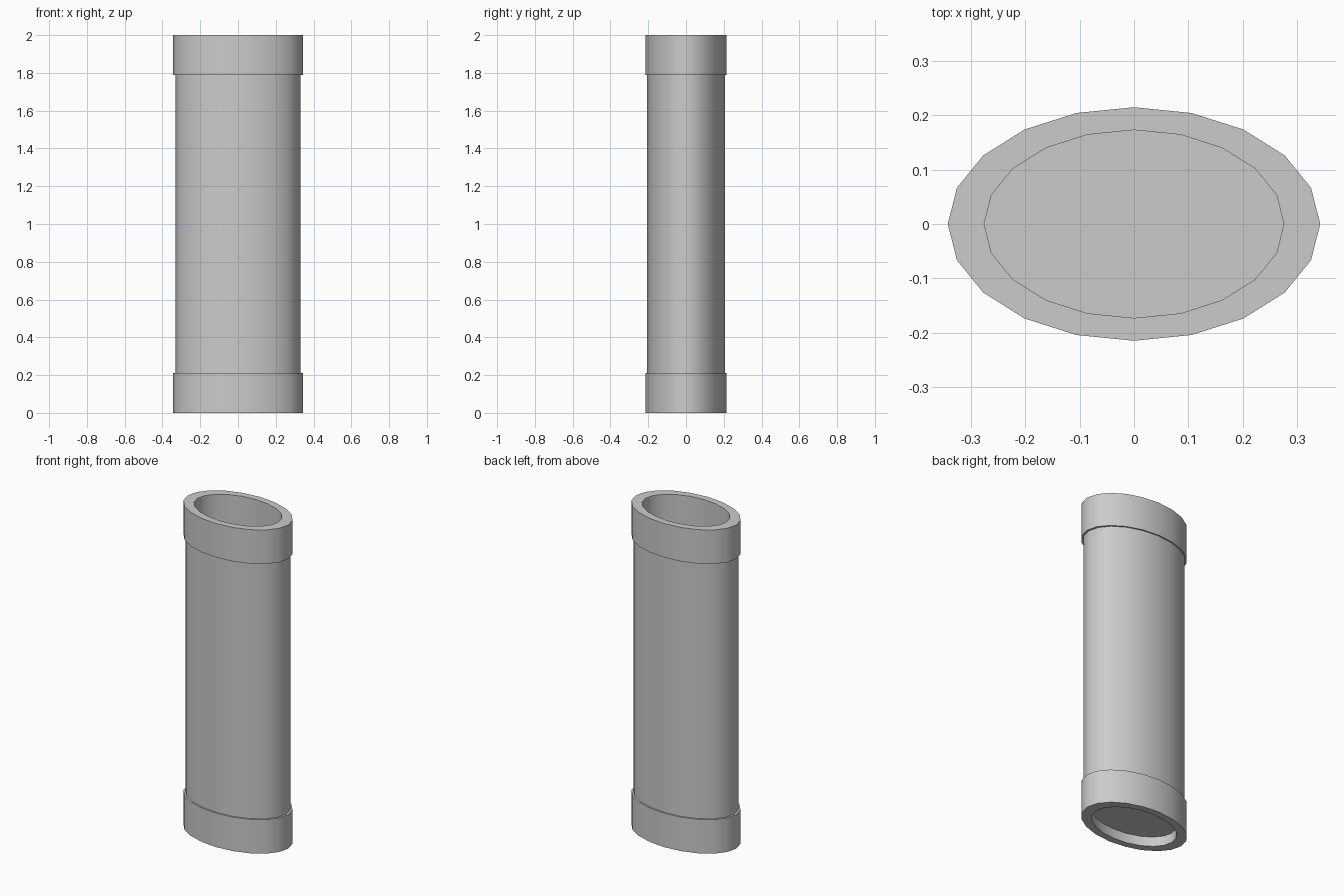
import bpy, bmesh, math

if "Cube" in bpy.data.objects:
    bpy.data.objects.remove(bpy.data.objects["Cube"])

SIDES = 20
RX, RY = 0.343, 0.215      # outer half-widths of the oval
INNER, BODY = 0.805, 0.962  # relative size of the bore and the body


def oval_lathe(name, profile):
    """Sweep (relative radius, z) points around the oval; radius 0 closes with a flat cap."""
    bm = bmesh.new()
    rings = []
    for r, z in profile:
        if r == 0:
            rings.append(None)
            continue
        rings.append([bm.verts.new((RX * r * math.cos(2 * math.pi * i / SIDES),
                                    RY * r * math.sin(2 * math.pi * i / SIDES), z))
                      for i in range(SIDES)])
    for a, b in zip(rings, rings[1:]):
        if a is None:
            bm.faces.new(b[::-1])
        elif b is None:
            bm.faces.new(a)
        else:
            for i in range(SIDES):
                j = (i + 1) % SIDES
                bm.faces.new((a[i], a[j], b[j], b[i]))
    mesh = bpy.data.meshes.new(name)
    bm.to_mesh(mesh)
    bm.free()
    obj = bpy.data.objects.new(name, mesh)
    bpy.context.collection.objects.link(obj)
    bpy.ops.object.select_all(action='DESELECT')
    obj.select_set(True)
    bpy.context.view_layer.objects.active = obj
    bpy.ops.object.shade_smooth_by_angle(angle=math.radians(30))
    return obj


# Lower collar with a shallow recess underneath
oval_lathe("bottom_collar", [(0, 0.06), (INNER, 0.06), (INNER, 0), (1, 0),
                             (1, 0.21), (BODY, 0.21)])

# Main outer wall
oval_lathe("body", [(BODY, 0.21), (BODY, 1.79)])

# Upper collar with the open rim
oval_lathe("top_collar", [(BODY, 1.79), (1, 1.79), (1, 2), (INNER, 2), (INNER, 1.79)])

# Inner wall and floor of the deep bore
oval_lathe("inner_lining", [(INNER, 1.79), (INNER, 0.08), (0, 0.08)])
